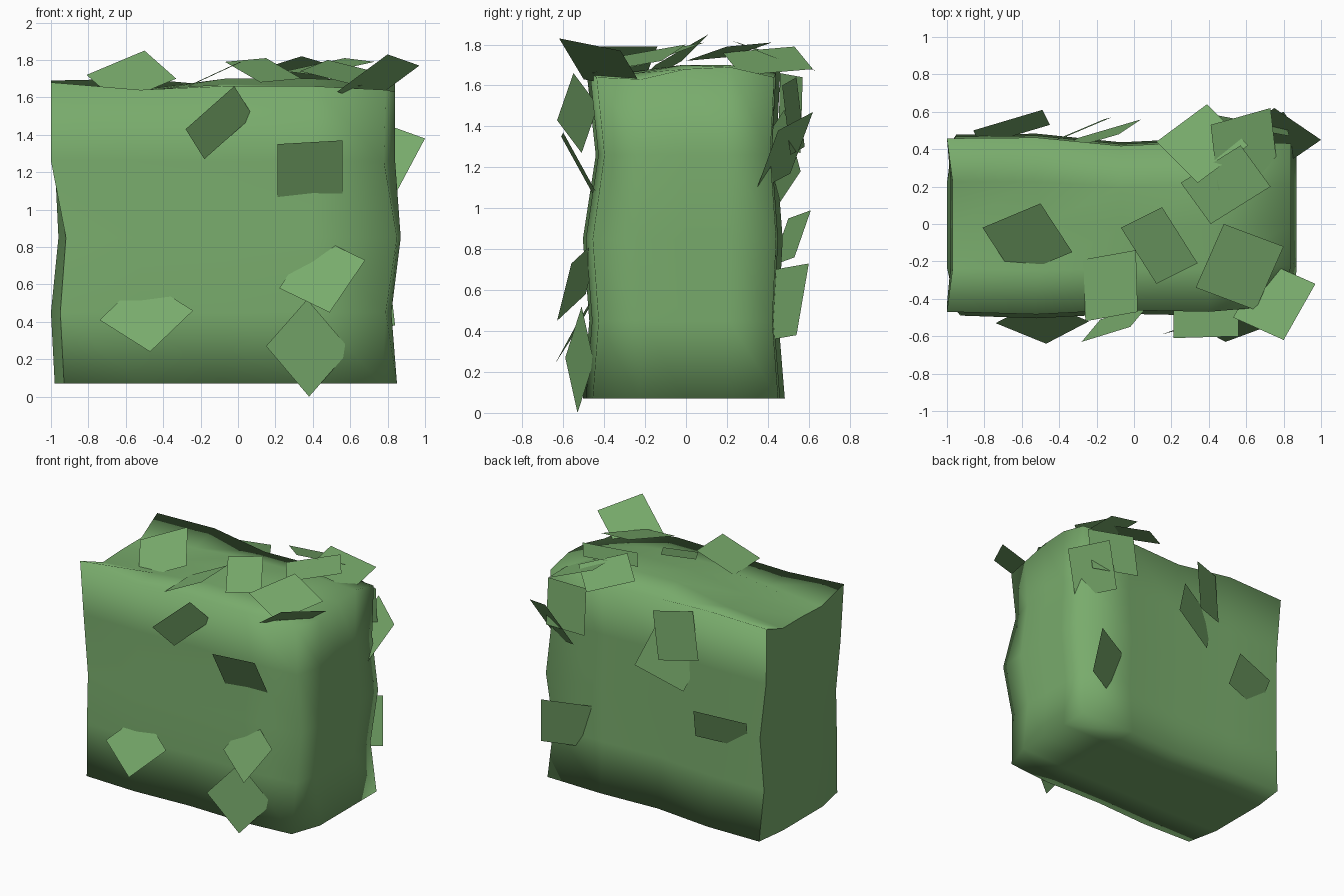
import bpy, bmesh
from mathutils import Vector

mat = bpy.data.materials.new("leaf_green")
mat.diffuse_color = (0.19, 0.41, 0.15, 1)


def finish(bm, name):
    mesh = bpy.data.meshes.new(name)
    bm.to_mesh(mesh)
    bm.free()
    mesh.materials.append(mat)
    ob = bpy.data.objects.new(name, mesh)
    bpy.context.collection.objects.link(ob)
    return ob


# Hedge body: gridded cube whose silhouettes follow short profiles
X = (-0.98, -0.52, -0.07, 0.4, 0.83)
LEFT = (-0.98, -1.0, -0.96, -0.98, -0.97)        # end caps, by height
LEFT_FRONT = (-0.93, -0.95, -0.92, -1.0, -1.0)   # front corner of left cap
LEFT_BACK = (-0.95, -0.97, -0.95, -0.98, -1.0)   # back corner of left cap
RIGHT = (0.85, 0.82, 0.87, 0.84, 0.84)
RIGHT_FRONT = (0.77, 0.79, 0.85, 0.78, 0.79)     # front corner of right cap
FRONT = (-0.48, -0.45, -0.48, -0.42, -0.46)
BACK = (0.46, 0.43, 0.45, 0.42, 0.44)
WIDE_F = (1.02, 1.05, 1.0, 1.02, 0.95)           # by length
WIDE_B = (1.04, 1.05, 0.95, 1.0, 0.98)
HEIGHT = (0.07, 0.45, 0.85, 1.26)
TOP = (                                          # top heights, front to back
    (1.68, 1.59, 1.60, 1.60, 1.69),
    (1.64, 1.63, 1.64, 1.64, 1.70),
    (1.66, 1.67, 1.70, 1.70, 1.66),
    (1.66, 1.66, 1.70, 1.70, 1.66),
    (1.64, 1.63, 1.68, 1.69, 1.64),
)

bm = bmesh.new()
bmesh.ops.create_cube(bm, size=4)
bmesh.ops.subdivide_edges(bm, edges=bm.edges[:], cuts=3, use_grid_fill=True)
for v in bm.verts:
    i, j, k = (int(round(c)) + 2 for c in v.co)
    t = j / 4
    x = X[i]
    if i == 0:
        x = (LEFT_FRONT if j == 0 else LEFT_BACK if j == 4 else LEFT)[k]
    elif i == 4:
        x = (RIGHT_FRONT if j == 0 else RIGHT)[k]
    y = FRONT[k] * WIDE_F[i] * (1 - t) + BACK[k] * WIDE_B[i] * t
    v.co = (x, y, TOP[i][j] if k == 4 else HEIGHT[k])
    v.tag = i == 0
for f in bm.faces:
    f.smooth = True
for f in bm.faces:
    if all(v.tag for v in f.verts):              # crisp rim round the left end
        for e in f.edges:
            if any(not all(v.tag for v in g.verts) for g in e.link_faces):
                e.smooth = False
bmesh.ops.recalc_face_normals(bm, faces=bm.faces[:])
finish(bm, "hedge_body")


# Leaf cards: three corners each, the fourth completes the parallelogram
def leaves(name, cards, outward):
    bm = bmesh.new()
    for a, b, c in cards:
        a, b, c = Vector(a), Vector(b), Vector(c)
        f = bm.faces.new([bm.verts.new(p) for p in (a, b, c, a + c - b)])
        f.normal_update()
        if f.normal.dot(Vector(outward)) < 0:
            f.normal_flip()
    finish(bm, name)


leaves("front_leaves", [
    ((-.28, -.63, 1.43), (-.02, -.55, 1.66), (.08, -.43, 1.50)),
    ((.21, -.61, 1.35), (.56, -.60, 1.37), (.56, -.44, 1.08)),
    ((-.74, -.53, .41), (-.47, -.64, .24), (-.24, -.52, .46)),
    ((.22, -.49, .58), (.49, -.63, .45), (.68, -.56, .73)),
    ((.15, -.59, .27), (.38, -.53, 0), (.60, -.45, .25)),
], (0, -1, 0))

leaves("back_leaves", [
    ((-.12, .57, 1.64), (-.38, .46, 1.66), (-.42, .45, 1.29)),
    ((-.08, .48, 1.48), (.04, .56, 1.18), (-.30, .46, 1.03)),
    ((-.49, .61, .99), (-.86, .50, .95), (-.82, .42, .72)),
    ((.46, .43, .70), (.80, .60, .73), (.84, .54, .38)),
    ((.83, .47, 1.60), (.46, .54, 1.64), (.45, .58, 1.30)),
    ((.75, .62, 1.47), (1.0, .45, 1.38), (.84, .34, 1.08)),
], (0, 1, 0))

leaves("top_leaves", [
    ((-.81, -.02, 1.72), (-.50, .11, 1.85), (-.33, -.15, 1.70)),
    ((-.07, -.02, 1.79), (.15, .09, 1.81), (.34, -.21, 1.70)),
    ((-.26, -.52, 1.66), (.02, -.47, 1.79), (.01, -.14, 1.79)),
    ((.33, -.34, 1.74), (.48, 0, 1.80), (.80, -.12, 1.72)),
    ((.53, -.50, 1.63), (.80, -.62, 1.83), (.97, -.32, 1.77)),
    ((.12, .44, 1.75), (.39, .64, 1.67), (.61, .42, 1.74)),
    ((.41, .53, 1.79), (.73, .62, 1.68), (.77, .27, 1.65)),
    ((.25, .22, 1.74), (.57, .42, 1.81), (.73, .20, 1.79)),
], (0, 0, 1))
